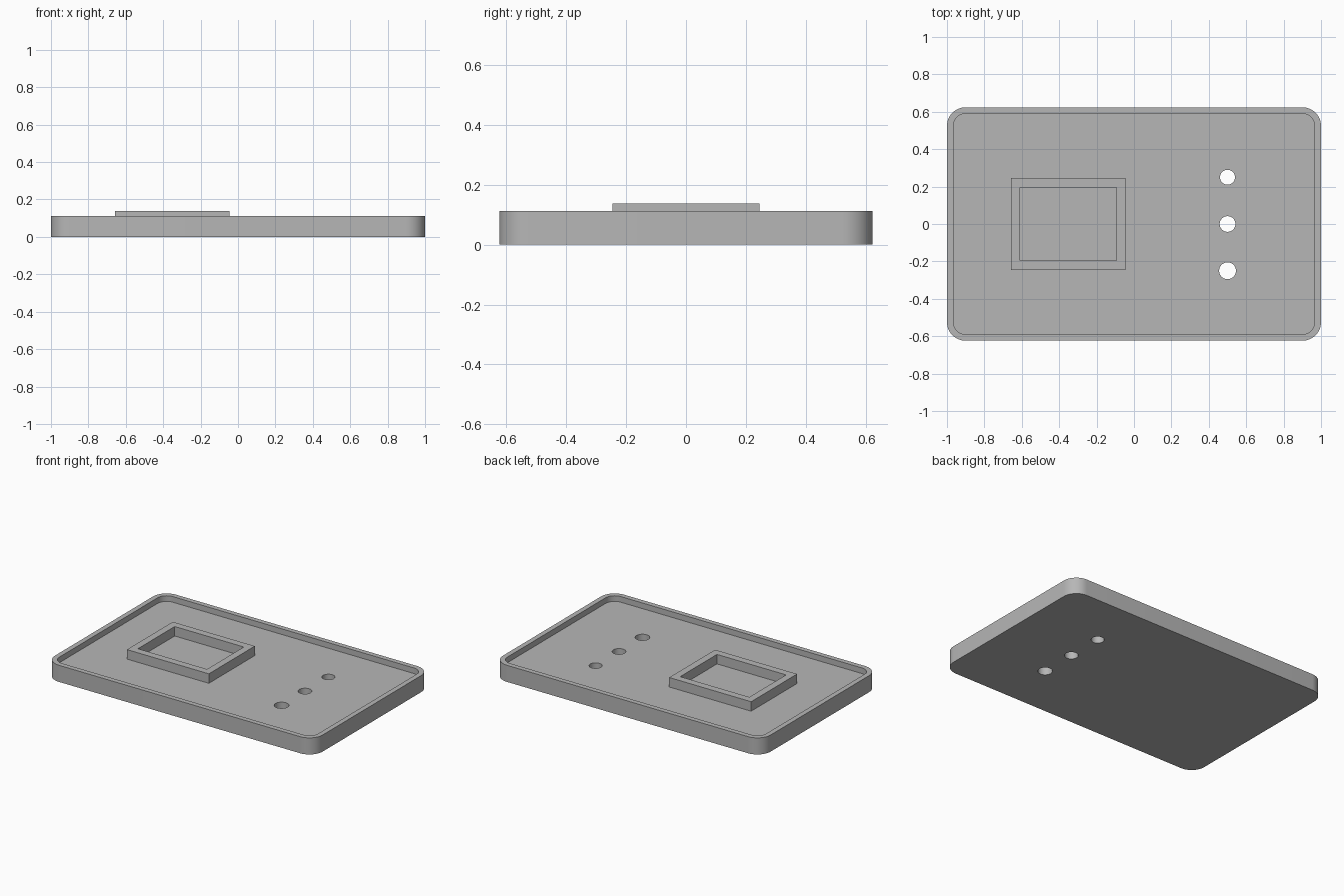
import bpy, bmesh, math

cube = bpy.data.objects.get("Cube")
if cube:
    bpy.data.objects.remove(cube, do_unlink=True)

HALF_X, HALF_Y, CORNER = 1.0, 0.624, 0.1
LIP = 0.034
FLOOR_Z, RIM_Z, FRAME_Z = 0.074, 0.112, 0.138

grey = bpy.data.materials.new("plain grey")
grey.use_nodes = True
colour = (0.47, 0.47, 0.47, 1)
grey.diffuse_color = colour
grey.node_tree.nodes["Principled BSDF"].inputs["Base Color"].default_value = colour


def rounded_rect(hx, hy, r, steps=12):
    """Counter-clockwise outline of a rectangle with round corners."""
    points = []
    for i, (sx, sy) in enumerate([(1, 1), (-1, 1), (-1, -1), (1, -1)]):
        for k in range(steps + 1):
            a = math.pi / 2 * (i + k / steps)
            points.append((sx * (hx - r) + r * math.cos(a),
                           sy * (hy - r) + r * math.sin(a)))
    return points


def rect(x0, x1, y):
    return [(x0, -y), (x1, -y), (x1, y), (x0, y)]


def circle(x, y, r, n=48):
    return [(x + r * math.cos(math.tau * i / n), y + r * math.sin(math.tau * i / n))
            for i in range(n)]


def prism(name, outline, z0, z1):
    """Solid made by raising an outline from z0 to z1."""
    bm = bmesh.new()
    base = bm.faces.new([bm.verts.new((x, y, z0)) for x, y in outline])
    top = bmesh.ops.extrude_face_region(bm, geom=[base], use_keep_orig=True)
    moved = [v for v in top["geom"] if isinstance(v, bmesh.types.BMVert)]
    bmesh.ops.translate(bm, verts=moved, vec=(0, 0, z1 - z0))
    bmesh.ops.recalc_face_normals(bm, faces=bm.faces)
    mesh = bpy.data.meshes.new(name)
    bm.to_mesh(mesh)
    bm.free()
    mesh.materials.append(grey)
    obj = bpy.data.objects.new(name, mesh)
    bpy.context.collection.objects.link(obj)
    return obj


def activate(obj):
    bpy.ops.object.select_all(action="DESELECT")
    obj.select_set(True)
    bpy.context.view_layer.objects.active = obj


def cut(obj, cutter):
    """Subtract the cutter, then discard it."""
    cutter.hide_render = True
    mod = obj.modifiers.new("cut", "BOOLEAN")
    mod.operation, mod.solver, mod.object = "DIFFERENCE", "EXACT", cutter
    activate(obj)
    bpy.ops.object.modifier_apply(modifier=mod.name)
    bpy.data.objects.remove(cutter, do_unlink=True)


# Shallow tray with a thin raised lip
tray = prism("tray", rounded_rect(HALF_X, HALF_Y, CORNER), 0, RIM_Z)
cut(tray, prism("recess_cutter",
                rounded_rect(HALF_X - LIP, HALF_Y - LIP, CORNER - LIP), FLOOR_Z, 0.3))

# Row of through holes, growing toward the front
for y, radius in [(0.25, 0.04), (0, 0.042), (-0.25, 0.045)]:
    cut(tray, prism("hole_cutter", circle(0.5, y, radius), -0.1, 0.3))

# Rectangular raised frame, slightly sunk into the tray floor
frame = prism("raised_frame", rect(-0.658, -0.046, 0.245), FLOOR_Z - 0.01, FRAME_Z)
cut(frame, prism("window_cutter", rect(-0.61, -0.094, 0.196), 0, 0.3))

# Smooth curved walls, crisp edges
for obj in (tray, frame):
    activate(obj)
    bpy.ops.object.shade_smooth_by_angle(angle=math.radians(30))
